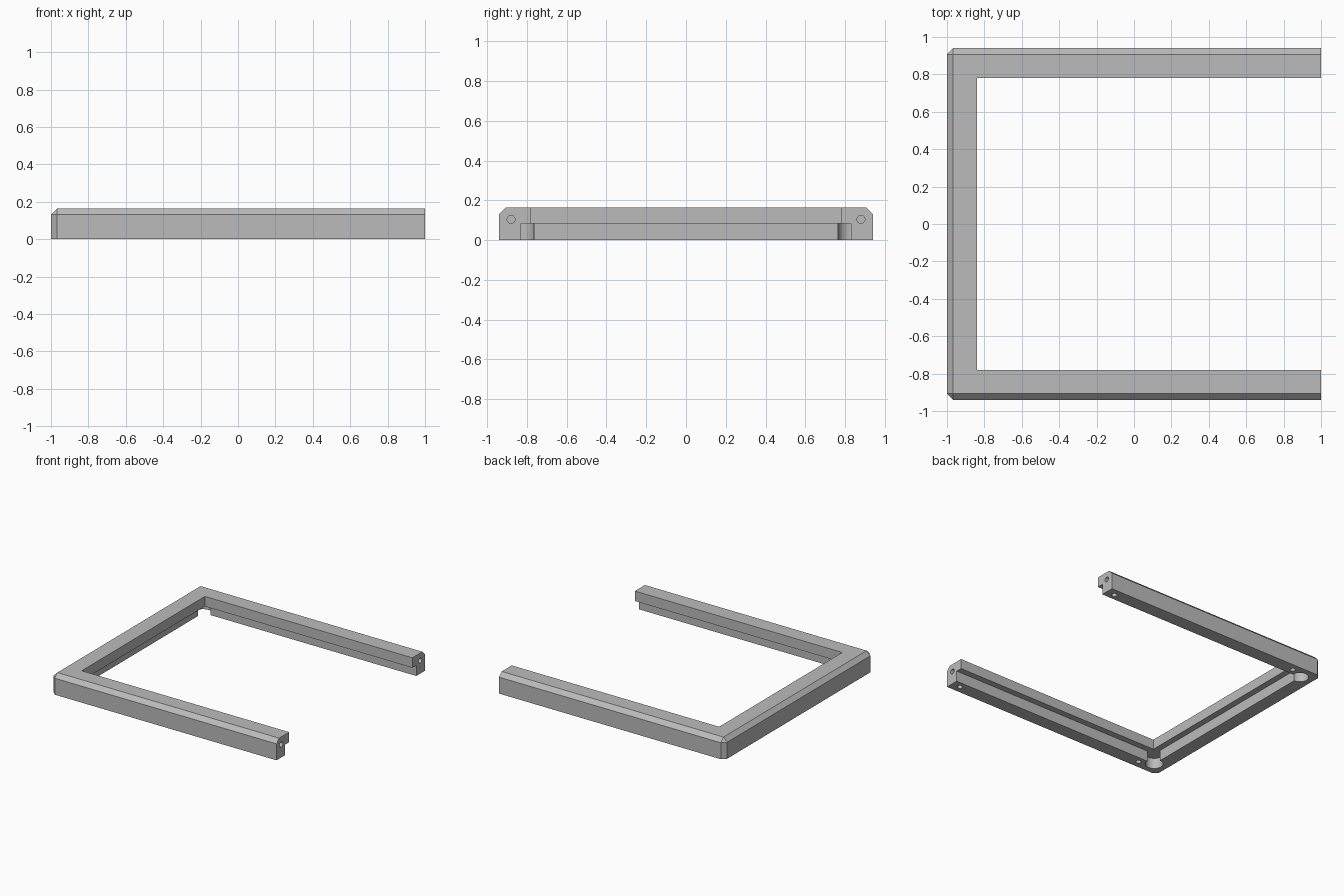
import bpy, bmesh
from math import radians
from mathutils import Matrix, Vector

if "Cube" in bpy.data.objects:
    bpy.data.objects.remove(bpy.data.objects["Cube"])

HALF_Y, HEIGHT, CHAMFER = 0.94, 0.165, 0.033
LIP_X, LIP_Y = -0.84, 0.78          # upper opening
STEP_X, STEP_Y, STEP_Z = -0.89, 0.83, 0.085   # wider recess underneath

grey = bpy.data.materials.new("grey")
grey.use_nodes = True
colour = (0.5, 0.5, 0.5, 1)
grey.diffuse_color = colour
grey.node_tree.nodes["Principled BSDF"].inputs["Base Color"].default_value = colour


def finish(bm, name):
    mesh = bpy.data.meshes.new(name)
    bm.to_mesh(mesh)
    bm.free()
    obj = bpy.data.objects.new(name, mesh)
    bpy.context.collection.objects.link(obj)
    mesh.materials.append(grey)
    return obj


def box_mesh(low, high):
    low, high = Vector(low), Vector(high)
    bm = bmesh.new()
    place = Matrix.Translation((low + high) / 2) @ Matrix.Diagonal((*(high - low), 1))
    bmesh.ops.create_cube(bm, size=1, matrix=place)
    return bm


def cut(target, cutter):
    mod = target.modifiers.new("cut", "BOOLEAN")
    mod.operation, mod.solver, mod.object = "DIFFERENCE", "EXACT", cutter
    bpy.context.view_layer.objects.active = target
    bpy.ops.object.modifier_apply(modifier=mod.name)
    bpy.data.objects.remove(cutter)


def cut_round(target, centre, radius, length, axis="Z"):
    bm = bmesh.new()
    turn = Matrix.Rotation(radians(90), 4, "Y") if axis == "X" else Matrix()
    bmesh.ops.create_cone(bm, cap_ends=True, segments=32, radius1=radius, radius2=radius,
                          depth=length, matrix=Matrix.Translation(centre) @ turn)
    cut(target, finish(bm, "round_cutter"))


# Block with chamfered outer edges: top rim on three sides and two upright corners
bm = box_mesh((-1, -HALF_Y, 0), (1, HALF_Y, HEIGHT))
outer = []
for edge in bm.edges:
    mid = (edge.verts[0].co + edge.verts[1].co) / 2
    top_rim = mid.z > HEIGHT - 0.01 and mid.x < 0.5
    upright = mid.x < -0.9 and abs(mid.y) > 0.9
    if top_rim or upright:
        outer.append(edge)
bmesh.ops.bevel(bm, geom=outer, offset=CHAMFER, segments=1, affect="EDGES")
frame = finish(bm, "frame")

# Open middle, then the stepped recess below the lip
cut(frame, finish(box_mesh((LIP_X, -LIP_Y, -0.1), (1.1, LIP_Y, 0.3)), "opening_cutter"))
cut(frame, finish(box_mesh((STEP_X, -STEP_Y, -0.1), (1.1, STEP_Y, STEP_Z)), "step_cutter"))

for side in (-1, 1):
    # Rounded relief in the recess corner
    cut_round(frame, (STEP_X, side * STEP_Y, STEP_Z - 0.1), 0.065, 0.2)
    # Screw holes from below and pin hole in the rail end
    for x in (-0.78, 0.927):
        cut_round(frame, (x, side * 0.88, 0), 0.02, 0.14)
    cut_round(frame, (1, side * 0.88, 0.105), 0.02, 0.1, "X")

bpy.ops.object.select_all(action="DESELECT")
frame.select_set(True)
bpy.context.view_layer.objects.active = frame
bpy.ops.object.shade_smooth_by_angle(angle=radians(30))
